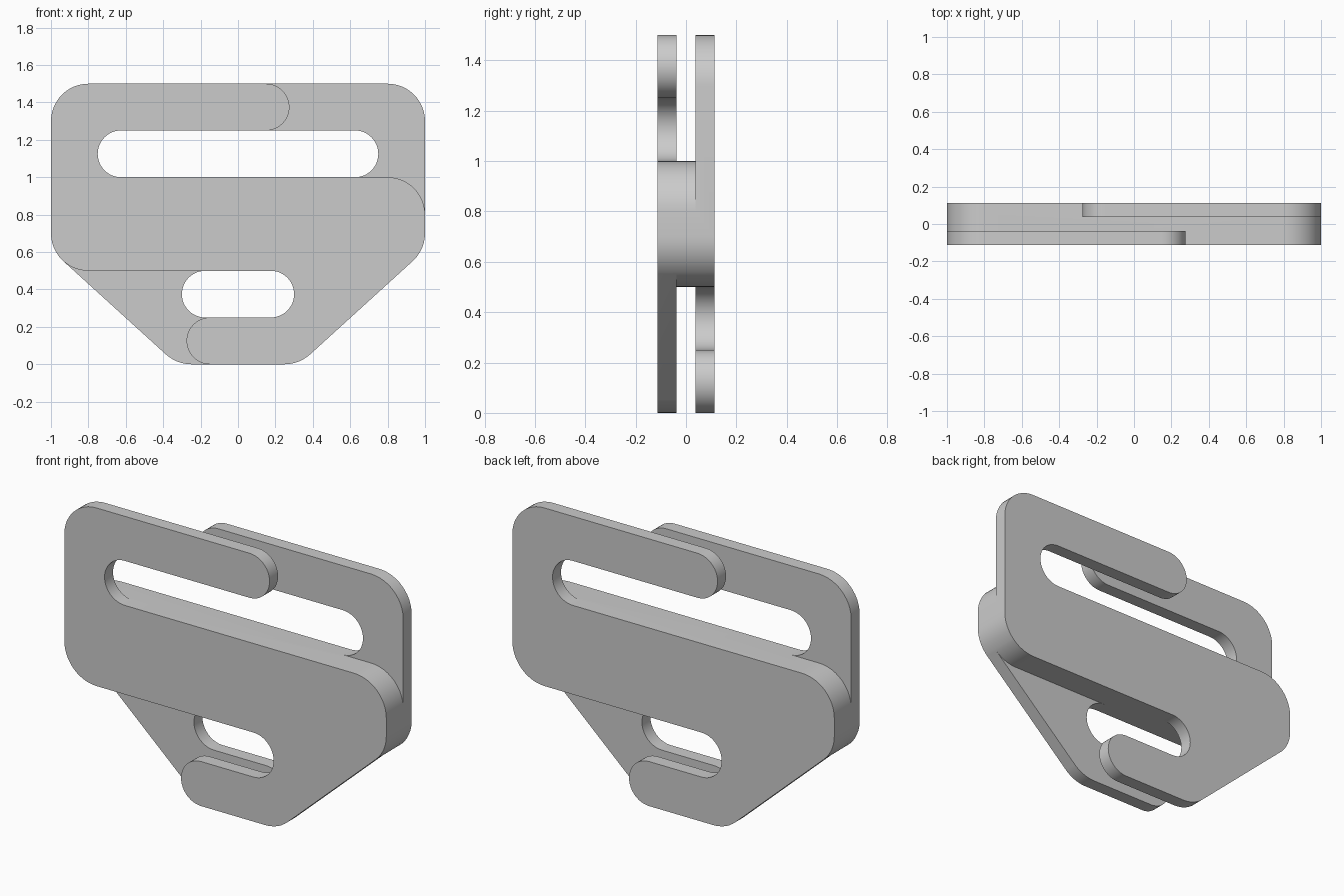
import bpy, bmesh, math

if "Cube" in bpy.data.objects:
    bpy.data.objects.remove(bpy.data.objects["Cube"])

grey = bpy.data.materials.new("plain grey")
grey.use_nodes = True
grey.diffuse_color = (0.6, 0.6, 0.6, 1)
grey.node_tree.nodes["Principled BSDF"].inputs["Base Color"].default_value = (0.6, 0.6, 0.6, 1)

R, SLOT = 0.2, 0.125            # corner and slot radii
INNER, OUTER = 0.0375, 0.1125   # plate faces, measured from the mid plane
SLOPE = -math.degrees(math.atan2(0.55, 0.5)) + 5.4537  # replaced below by the exact tangent
SLOPE = -math.degrees(math.atan2(0.55, 0.5))           # tangent angle of the slanted edge


def arc(x, z, r, start, end, step=7.5):
    """Arc points on a shared angular grid, plus both end points."""
    low, high = sorted((start, end))
    grid = [i * step for i in range(math.floor(low / step), math.ceil(high / step) + 1)]
    angles = [low] + [a for a in grid if low + 0.01 < a < high - 0.01] + [high]
    if end < start:
        angles.reverse()
    return [(x + r * math.cos(math.radians(a)), z + r * math.sin(math.radians(a)))
            for a in angles]


def plate(name, outline, y0, y1):
    bm = bmesh.new()
    face = bm.faces.new([bm.verts.new((x, y0, z)) for x, z in outline])
    extruded = bmesh.ops.extrude_face_region(bm, geom=[face])["geom"]
    bmesh.ops.translate(bm, vec=(0, y1 - y0, 0),
                        verts=[v for v in extruded if isinstance(v, bmesh.types.BMVert)])
    bmesh.ops.remove_doubles(bm, verts=bm.verts, dist=0.0001)
    bmesh.ops.recalc_face_normals(bm, faces=bm.faces)
    mesh = bpy.data.meshes.new(name)
    bm.to_mesh(mesh)
    bm.free()
    mesh.materials.append(grey)
    obj = bpy.data.objects.new(name, mesh)
    bpy.context.collection.objects.link(obj)
    return obj


# Tangent of the slanted edge: normal of the line joining the two corner centres
SLOPE = -math.degrees(math.atan2(0.55, 0.5))
lower_left = (arc(-0.8, 0.7, R, 270, 180 - SLOPE)
              + arc(-0.8, 0.7, R, 180 - SLOPE, 180)[1:])
lower_right = arc(0.8, 0.7, R, 0, SLOPE)

# Hooked plate outline, clockwise from the upper left corner
hooked = (arc(-0.8, 1.3, R, 180, 90)
          + arc(0.15, 1.375, SLOT, 90, -90)      # upper hook tip
          + arc(-0.625, 1.125, SLOT, 90, 270)    # upper slot end
          + arc(0.8, 0.8, R, 90, 0)
          + lower_right
          + arc(0.25, 0.2, R, SLOPE, -90)
          + arc(-0.15, 0.125, SLOT, 270, 90)     # lower hook tip
          + arc(0.175, 0.375, SLOT, -90, 90)     # lower slot end
          + lower_left)

# Middle spacer: rounded bar shared by both plates
spacer = (arc(-0.8, 0.8, R, 180, 90) + arc(0.8, 0.8, R, 90, 0)
          + lower_right + arc(0.8, 0.7, R, SLOPE, -90)[1:] + lower_left)

# Front plate, its half-turn twin at the back, and the spacer between them
buckle = plate("buckle", hooked, -OUTER, -INNER)
parts = [plate("middle_spacer", spacer, -INNER, INNER),
         plate("back_plate", [(-x, z) for x, z in hooked], INNER, OUTER)]

# Fuse into one solid
bpy.context.view_layer.objects.active = buckle
for part in parts:
    fuse = buckle.modifiers.new("fuse", 'BOOLEAN')
    fuse.operation, fuse.solver, fuse.object = 'UNION', 'EXACT', part
    bpy.ops.object.modifier_apply(modifier=fuse.name)
    bpy.data.objects.remove(part)

# Tidy coplanar seams and shade the rounded edges smooth
bm = bmesh.new()
bm.from_mesh(buckle.data)
bmesh.ops.remove_doubles(bm, verts=bm.verts, dist=0.0001)
bmesh.ops.dissolve_limit(bm, angle_limit=math.radians(0.5), verts=bm.verts, edges=bm.edges)
bm.to_mesh(buckle.data)
bm.free()
bpy.ops.object.select_all(action='DESELECT')
buckle.select_set(True)
bpy.ops.object.shade_smooth_by_angle(angle=math.radians(30))
